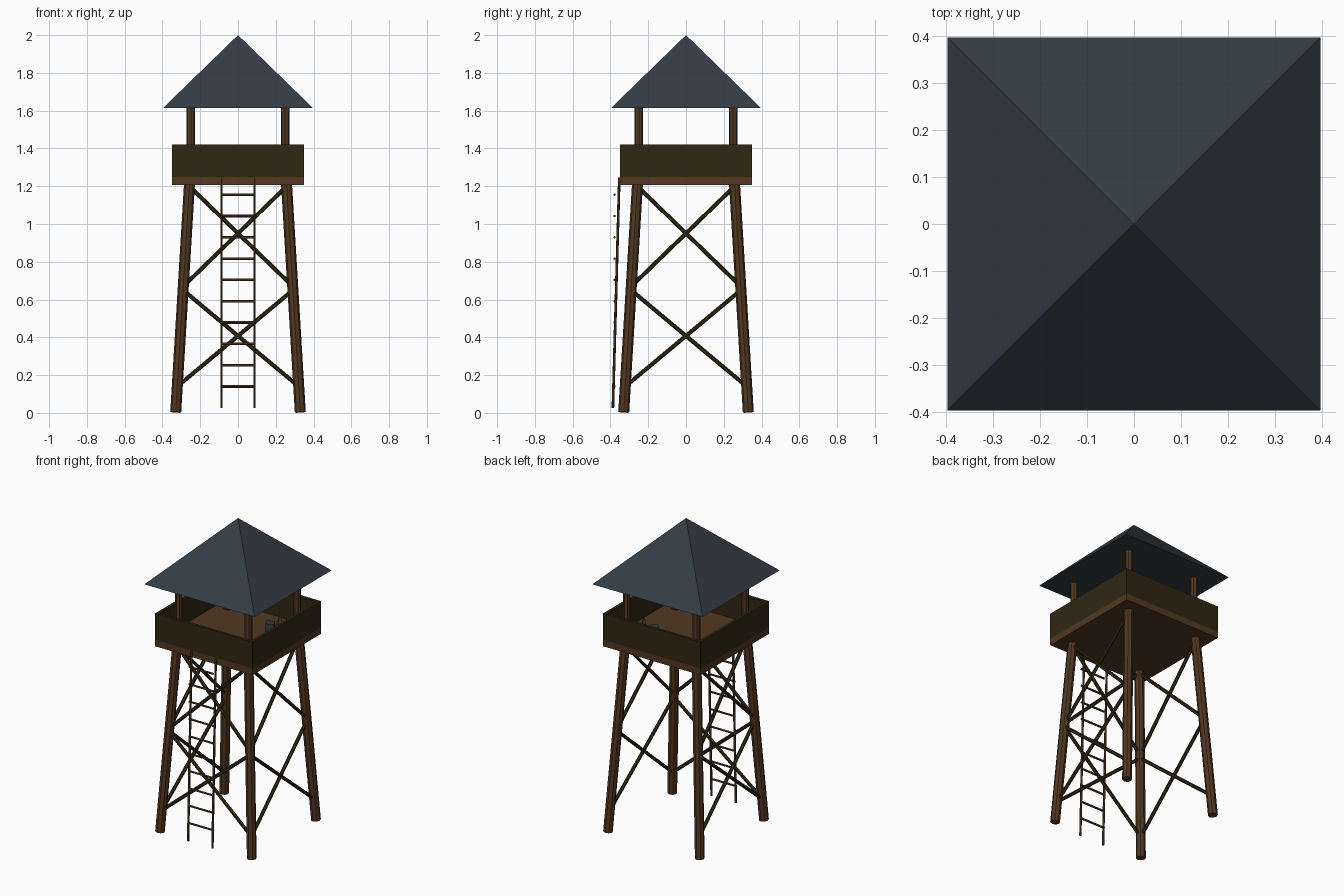
import bpy
import math
from mathutils import Vector

old = bpy.data.objects.get("Cube")
if old:
    bpy.data.objects.remove(old, do_unlink=True)


def material(name, rgb):
    m = bpy.data.materials.new(name)
    m.use_nodes = True
    m.diffuse_color = (*rgb, 1)
    m.node_tree.nodes["Principled BSDF"].inputs["Base Color"].default_value = (*rgb, 1)
    return m


WOOD = material("brown wood", (0.085, 0.039, 0.015))
DARK = material("dark wood", (0.03, 0.02, 0.006))
SLATE = material("slate blue", (0.034, 0.046, 0.06))


def finish(name, mat):
    ob = bpy.context.object
    ob.name = name
    ob.data.materials.append(mat)
    return ob


def box(name, mat, size, loc, turn=0):
    bpy.ops.mesh.primitive_cube_add(size=1, location=loc, rotation=(0, 0, turn))
    ob = finish(name, mat)
    ob.scale = size
    return ob


def pole(name, mat, a, b, radius, sides=8):
    a, b = Vector(a), Vector(b)
    d = b - a
    bpy.ops.mesh.primitive_cylinder_add(vertices=sides, radius=radius, depth=d.length,
                                        location=(a + b) / 2)
    ob = finish(name, mat)
    ob.rotation_euler = d.to_track_quat('Z', 'Y').to_euler()
    return ob


def leg_offset(z):
    """Distance of the leg centre line from each axis at height z."""
    return 0.33 - 0.073 * z / 1.21


# Splayed legs and upright roof posts
for sx, sy in ((1, 1), (-1, 1), (-1, -1), (1, -1)):
    lo, hi = leg_offset(0.003), leg_offset(1.22)
    pole("leg", WOOD, (sx * lo, sy * lo, 0.003), (sx * hi, sy * hi, 1.22), 0.029)
    pole("roof_post", WOOD, (sx * 0.25, sy * 0.25, 1.22), (sx * 0.25, sy * 0.25, 1.63), 0.023)

# Crossed braces, two tiers on each of the four sides
for side in range(4):
    angle = side * math.pi / 2
    for z0, z1 in ((0.14, 0.65), (0.67, 1.2)):
        for s in (1, -1):
            ends = []
            for z, k in ((z0, s), (z1, -s)):
                p = Vector((k * leg_offset(z), -leg_offset(z), z))
                p.rotate(Vector((1, 0, 0)).rotation_difference(
                    Vector((math.cos(angle), math.sin(angle), 0)))
                    if side != 2 else Vector((0, 0, 1)).to_track_quat('Z', 'Y'))
                if side == 2:
                    p.y = -p.y
                ends.append(p)
            pole("cross_brace", DARK, *ends, 0.011, 6)

# Platform floor and parapet walls
box("platform_floor", WOOD, (0.7, 0.7, 0.042), (0, 0, 1.228))
for s in (1, -1):
    box("parapet_side", DARK, (0.018, 0.7, 0.172), (s * 0.341, 0, 1.335))
    box("parapet_end", DARK, (0.664, 0.018, 0.172), (0, s * 0.341, 1.335))

# Pyramid roof
bpy.ops.mesh.primitive_cone_add(vertices=4, radius1=0.396 * math.sqrt(2), depth=0.385,
                                location=(0, 0, 1.8075), rotation=(0, 0, math.pi / 4))
finish("roof", SLATE)

# Leaning ladder with level rungs
for s in (1, -1):
    pole("ladder_rail", WOOD, (s * 0.0875, -0.387, 0.027), (s * 0.0875, -0.353, 1.245), 0.007, 6)
for i in range(10):
    z = 0.14 + i * 0.1128
    pole("ladder_rung", WOOD, (-0.0875, -0.378, z), (0.0875, -0.378, z), 0.007, 6)

# Small lookout lamp on a wooden stand
bpy.ops.mesh.primitive_cone_add(vertices=4, radius1=0.045, depth=0.12, location=(0.19, 0.16, 1.309))
finish("lamp_stand", WOOD)
box("lamp_box", SLATE, (0.05, 0.05, 0.06), (0.14, 0.13, 1.279), 0.5)
